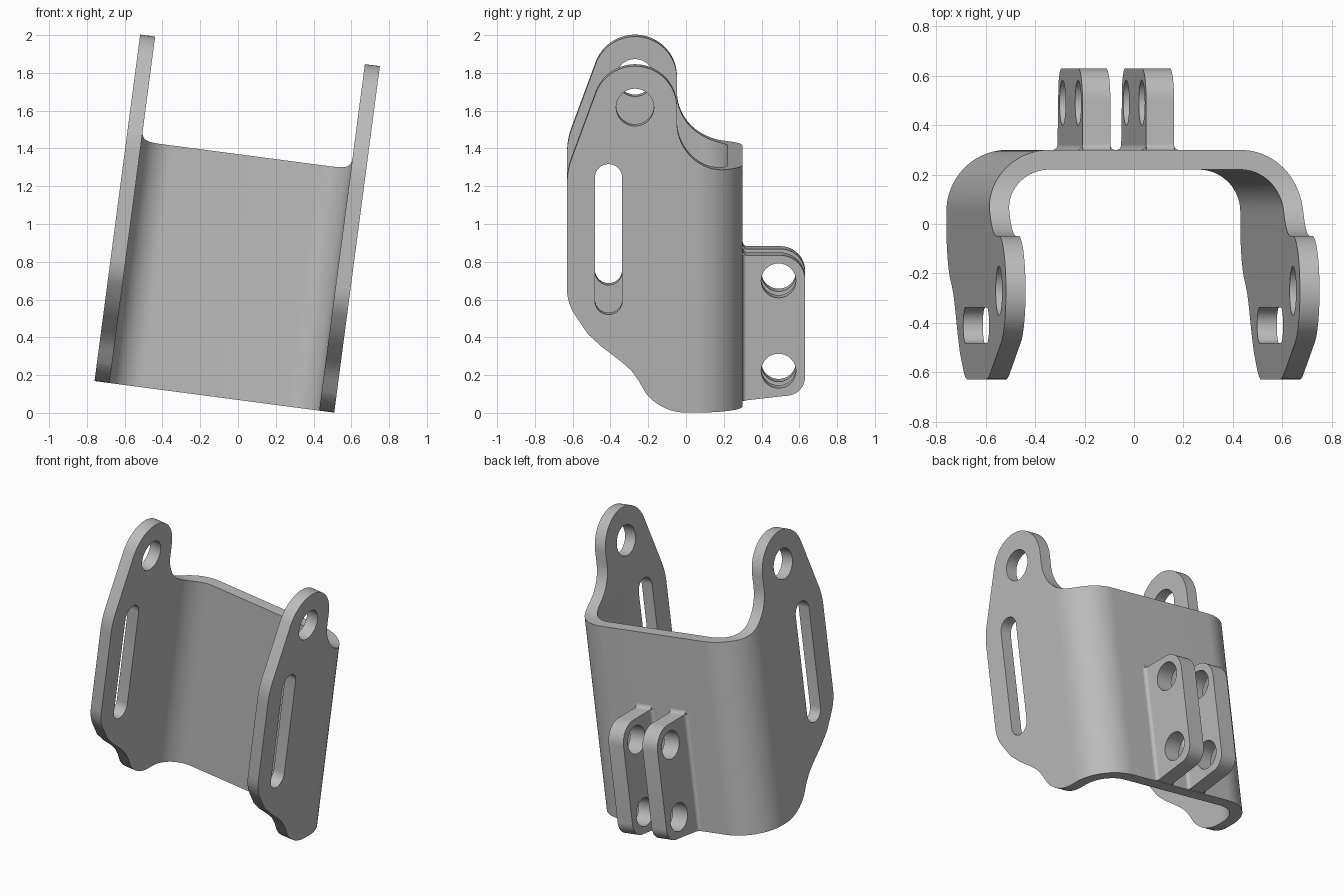
import bpy, bmesh
from math import sin, cos, pi, radians
from mathutils import Matrix

cube = bpy.data.objects.get("Cube")
if cube:
    bpy.data.objects.remove(cube, do_unlink=True)

steel = bpy.data.materials.new("grey_steel")
steel.use_nodes = True
colour = (0.5, 0.5, 0.5, 1)
steel.diffuse_color = colour
steel.node_tree.nodes["Principled BSDF"].inputs["Base Color"].default_value = colour

HALF_W, BACK, THICK = 0.64, 0.30, 0.08
TILT = Matrix.Translation((-0.125, 0, 0.085)) @ Matrix.Rotation(radians(7.5), 4, "Y")


def arc(cx, cy, r, start, end, n=16):
    """Points along a circular arc, angles in degrees."""
    angles = [radians(start + (end - start) * i / n) for i in range(n + 1)]
    return [(cx + r * cos(t), cy + r * sin(t)) for t in angles]


def prism(name, outline, axis, low, high):
    """Extrude a closed outline along x (outline in y, z) or z (outline in x, y)."""
    def spot(p, d):
        return (d, *p) if axis == "X" else (*p, d)
    bm = bmesh.new()
    face = bm.faces.new([bm.verts.new(spot(p, low)) for p in outline])
    grown = bmesh.ops.extrude_face_region(bm, geom=[face])
    moved = [g for g in grown["geom"] if isinstance(g, bmesh.types.BMVert)]
    bmesh.ops.translate(bm, verts=moved, vec=spot((0, 0), high - low))
    bmesh.ops.recalc_face_normals(bm, faces=bm.faces)
    mesh = bpy.data.meshes.new(name)
    bm.to_mesh(mesh)
    bm.free()
    mesh.materials.append(steel)
    ob = bpy.data.objects.new(name, mesh)
    bpy.context.collection.objects.link(ob)
    return ob


def activate(ob):
    bpy.ops.object.select_all(action="DESELECT")
    ob.select_set(True)
    bpy.context.view_layer.objects.active = ob


def cut(ob, outline, operation="DIFFERENCE"):
    """Shape a part with a sideways prism, then drop the cutter."""
    cutter = prism("cutter", outline, "X", -1, 1)
    cutter.hide_render = True
    activate(ob)
    mod = ob.modifiers.new("cut", "BOOLEAN")
    mod.object, mod.operation, mod.solver = cutter, operation, "EXACT"
    bpy.ops.object.modifier_apply(modifier=mod.name)
    bpy.data.objects.remove(cutter, do_unlink=True)


def finish(ob):
    ob.data.transform(TILT)
    activate(ob)
    bpy.ops.object.shade_smooth_by_angle(angle=radians(30))


# Bent sheet: U-shaped strip with rounded corners
bend = 0.25
cx, cy = HALF_W - bend, BACK - bend
half_outer = [(HALF_W, -0.8)] + arc(cx, cy, bend, 0, 90, 20)
half_inner = [(HALF_W - THICK, -0.8)] + arc(cx, cy, bend - THICK, 0, 90, 20)
half = half_outer + half_inner[::-1]
u_shape = (half_outer + [(-x, y) for x, y in half_outer[::-1]]
           + [(-x, y) for x, y in half_inner] + half_inner[::-1])
bracket = prism("bent_bracket", u_shape, "Z", -0.2, 2.1)

# Side silhouette of the arms
silhouette = (
    [(0.4, 0), (0.0, 0)]
    + arc(0.0, 0.27, 0.27, -95, -142, 8)
    + [(-0.25, 0.17), (-0.29, 0.225), (-0.34, 0.27), (-0.45, 0.355), (-0.52, 0.42)]
    + arc(-0.38, 0.66, 0.25, 215, 180, 8)
    + arc(-0.23, 1.22, 0.40, 180, 158, 6)
    + arc(-0.27, 1.628, 0.222, 158, 0, 28)
    + arc(0.21, 1.548, 0.258, 180, 270, 20)
    + [(0.4, 1.29)])
cut(bracket, silhouette, "INTERSECT")

# Pivot holes and long slots through both arms
cut(bracket, arc(-0.27, 1.63, 0.10, 0, 348.75, 31))
cut(bracket, arc(-0.41, 1.255, 0.072, 0, 180) + arc(-0.41, 0.595, 0.072, 180, 360))
finish(bracket)

# Rear mounting lugs with two holes each
lug_half, root = 0.057, BACK - 0.005
lug_shape = (
    [(root, 0.003), (0.51, 0.028)]
    + arc(0.53, 0.13, 0.10, -80, 0, 10)
    + arc(0.50, 0.65, 0.13, 0, 90, 12)
    + arc(0.325, 0.805, 0.025, 270, 180, 6)
    + [(root, 0.805)])
for side, label in ((-1, "right"), (1, "left")):
    x = side * 0.13
    lug = prism(label + "_rear_lug", lug_shape, "X", x - lug_half, x + lug_half)
    for height in (0.163, 0.645):
        cut(lug, arc(0.49, height, 0.092, 0, 348.75, 31))
    finish(lug)
    # Small fillets where the lug meets the sheet
    r = 0.02
    for edge, name in ((-1, "outer"), (1, "inner")):
        e = x + side * -edge * -1 * lug_half * -1
        out = 1 if e > x else -1
        curve = [(e + out * (r + px), BACK + r + py)
                 for px, py in arc(0, 0, r, 180, 270, 5)] if out > 0 else \
                [(e - (r + px), BACK + r + py) for px, py in arc(0, 0, r, 180, 270, 5)]
        corner = [(e + out * r, root), (e - out * 0.005, root), (e - out * 0.005, BACK + r)]
        finish(prism(f"{label}_lug_{name}_fillet", curve + corner, "Z", 0.004, 0.78))
